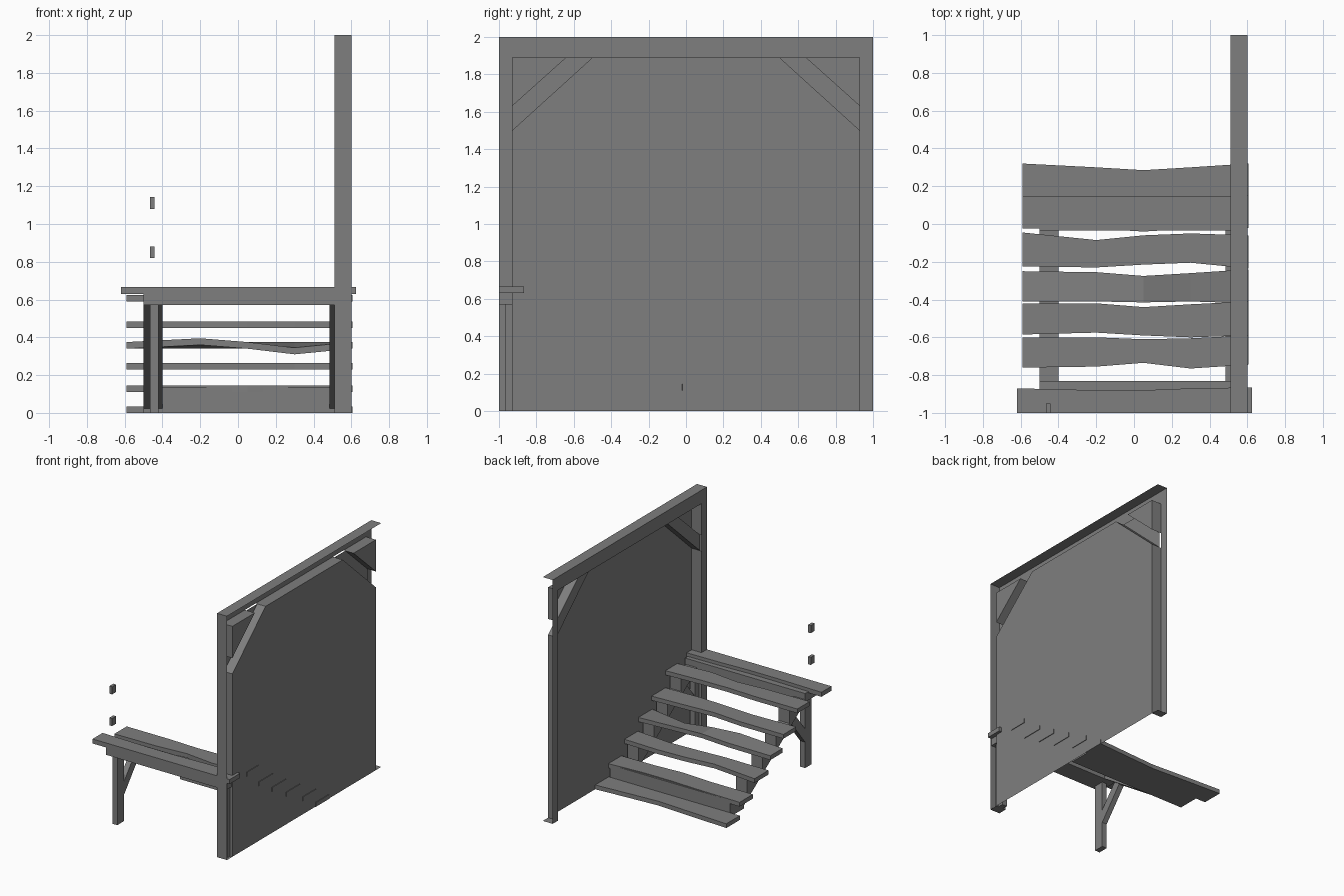
import bpy, bmesh

if "Cube" in bpy.data.objects:
    bpy.data.objects.remove(bpy.data.objects["Cube"])

grey = bpy.data.materials.new("weathered grey")
grey.use_nodes = True
colour = (0.21, 0.21, 0.21, 1)
grey.diffuse_color = colour
grey.node_tree.nodes["Principled BSDF"].inputs["Base Color"].default_value = colour


def finish(name, bm):
    bmesh.ops.remove_doubles(bm, verts=bm.verts, dist=0.0005)
    bmesh.ops.recalc_face_normals(bm, faces=bm.faces)
    mesh = bpy.data.meshes.new(name)
    bm.to_mesh(mesh)
    bm.free()
    mesh.materials.append(grey)
    obj = bpy.data.objects.new(name, mesh)
    bpy.context.collection.objects.link(obj)
    return obj


def face(bm, points):
    return bm.faces.new([bm.verts.new(p) for p in points])


def flat(bm, x, outline):
    """Sheet facing sideways, from a (y, z) outline."""
    return face(bm, [(x, y, z) for y, z in outline])


def band(bm, x0, x1, a, b):
    """Strip spanning x0 to x1 between two (y, z) points."""
    return face(bm, [(x0, *a), (x1, *a), (x1, *b), (x0, *b)])


def slab(name, x0, x1, outline):
    """Solid (y, z) profile extruded along x."""
    bm = bmesh.new()
    f = flat(bm, x0, outline)
    ext = bmesh.ops.extrude_face_region(bm, geom=[f])["geom"]
    verts = [g for g in ext if isinstance(g, bmesh.types.BMVert)]
    bmesh.ops.translate(bm, verts=verts, vec=(x1 - x0, 0, 0))
    return finish(name, bm)


def box(name, x0, x1, y0, y1, z0, z1):
    return slab(name, x0, x1, [(y0, z0), (y1, z0), (y1, z1), (y0, z1)])


def plank(name, x0, x1, front, back, z0, z1, warp=(0, 0, 0, 0, 0)):
    """Uneven board: front and back edges in hundredths along its length."""
    xs = [x0, -0.2, 0.05, 0.3, x1]
    bm = bmesh.new()
    rings = []
    for x, f, b, w in zip(xs, front, back, warp):
        f, b, w = f / 100, b / 100, w / 100
        ring = [(x, f, z0 + w), (x, b, z0), (x, b, z1), (x, f, z1 + w)]
        rings.append([bm.verts.new(p) for p in ring])
    for r, s in zip(rings, rings[1:]):
        for i in range(4):
            j = (i + 1) % 4
            bm.faces.new((r[i], r[j], s[j], s[i]))
    bm.faces.new(rings[0])
    bm.faces.new(rings[-1])
    return finish(name, bm)


# Wall: hollow frame, open on its outer side and at the far end
IN, OUT, EDGE, HEAD = 0.51, 0.6, 0.93, 1.89
LOW, HIGH, NEAR, FAR = 1.5, 1.63, 0.64, 0.5
BRACE = 0.525
bm = bmesh.new()
flat(bm, IN, [(-1, HEAD), (1, HEAD), (1, 2), (-1, 2)])
band(bm, IN, OUT, (-1, 2), (1, 2))
band(bm, IN, OUT, (-1, 0), (-1, 2))
band(bm, IN, OUT, (-FAR, HEAD), (FAR, HEAD))
for s in (-1, 1):
    e = s * EDGE
    flat(bm, IN, [(e, 0), (s, 0), (s, HEAD), (e, HEAD)])
    band(bm, IN, OUT, (e, 0), (s, 0))
    band(bm, IN, OUT, (e, 0), (e, LOW))
    band(bm, IN, OUT, (e, HIGH), (e, HEAD))
    band(bm, IN, OUT, (s * NEAR, HEAD), (e, HEAD))
finish("wall_frame", bm)

# Wall sheet with slots where the corner braces meet it
bm = bmesh.new()
flat(bm, OUT, [(-EDGE, 0), (EDGE, 0), (EDGE, LOW), (FAR, HEAD), (-FAR, HEAD), (-EDGE, LOW)])
for s in (-1, 1):
    flat(bm, OUT, [(s * EDGE, HIGH), (s * EDGE, HEAD), (s * NEAR, HEAD)])
finish("wall_panel", bm)

# Corner braces, open at the back
for side, s in (("front", -1), ("back", 1)):
    e = s * EDGE
    bm = bmesh.new()
    flat(bm, BRACE, [(e, LOW), (e, HIGH), (s * NEAR, HEAD), (s * FAR, HEAD)])
    band(bm, BRACE, OUT, (e, LOW), (s * FAR, HEAD))
    band(bm, BRACE, OUT, (e, HIGH), (s * NEAR, HEAD))
    finish(side + "_wall_brace", bm)

# Stair treads, lowest first: front edge, back edge, bottom height
treads = [
    ((14.5, 14.5, 14.5, 14.5, 14.5), (32, 30, 28.5, 30, 32), 0),
    ((-2.5, -2.5, -4, -2.5, -2), (14.8, 14, 13, 13, 15), 0.11),
    ((-22.5, -23, -21.5, -20.5, -23.5), (-4.5, -8.5, -6, -5, -6), 0.23),
    ((-41, -41, -41.5, -41, -42), (-25, -25.5, -27.5, -26, -24), 0.34),
    ((-58.5, -57.5, -59, -60, -59), (-42, -42, -44, -42.5, -41), 0.45),
    ((-76, -75.5, -73.5, -76.5, -74.5), (-60, -60, -61, -60.5, -59), 0.59),
]
for n, (front, back, z) in enumerate(treads):
    warp = (0, 2, 0, -3, 0) if n == 3 else (0,) * 5
    plank(f"tread_{n + 1}", -0.59, 0.605, front, back, z, z + 0.035, warp)
plank("top_plank", -0.62, 0.625, (-100,) * 5, (-87, -88, -88, -87, -86.5), 0.63, 0.667)

# Block under the second tread and beam under the top plank
box("bottom_block", -0.5, 0.59, -0.035, 0.145, 0, 0.138)
box("top_beam", -0.5, 0.59, -1, -0.83, 0.57, 0.64)

# Notched stringers, following the treads
profile = [(-0.83, 0.57), (-0.83, 0.59)]
for front, back, z in reversed(treads[1:]):
    y = back[0] / 100 - 0.03
    profile += [(y, z), (y, max(z - 0.12, 0))]
profile += [(0, 0)]
for side, x in (("right", -0.5), ("left", 0.485)):
    slab(side + "_stringer", x, x + 0.1, profile)

# Legs with a slanted brace up to the stringer
for side, x in (("right", -0.465), ("left", 0.535)):
    box(side + "_leg", x, x + 0.045, -0.965, -0.88, 0, 0.58)
    slab(side + "_leg_brace", x, x + 0.045,
         [(-0.89, 0.2), (-0.68, 0.46), (-0.72, 0.52), (-0.89, 0.31)])

# Loose rail blocks above the landing
for name, z in (("lower_rail_block", 0.82), ("upper_rail_block", 1.08)):
    box(name, -0.467, -0.442, -1, -0.95, z, z + 0.062)
